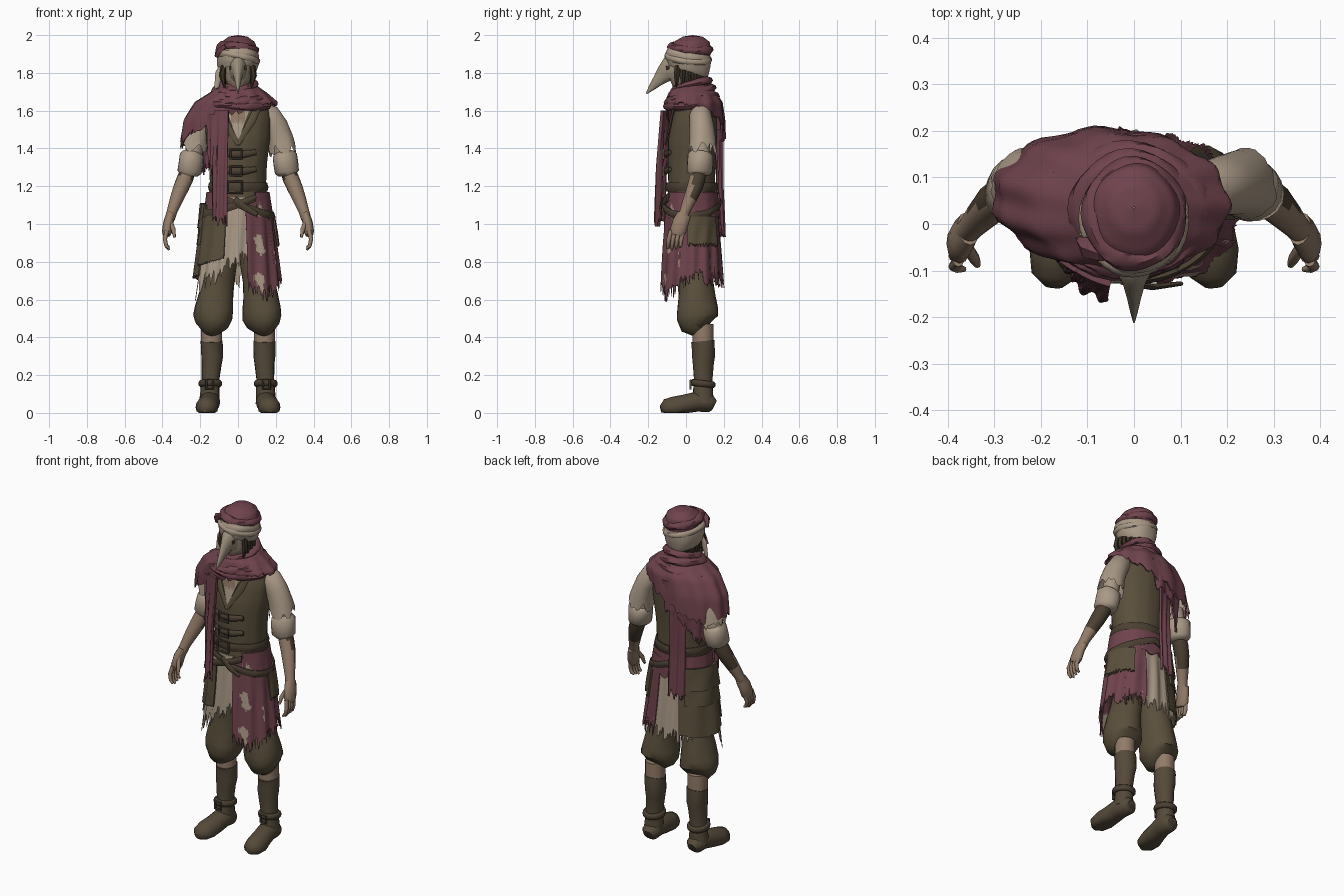
import bpy, bmesh, math, random
from mathutils import Vector

random.seed(4)
old = bpy.data.objects.get("Cube")
if old:
    bpy.data.objects.remove(old)


def material(name, *rgb):
    m = bpy.data.materials.new(name)
    m.use_nodes = True
    m.diffuse_color = (*rgb, 1)
    m.node_tree.nodes["Principled BSDF"].inputs["Base Color"].default_value = (*rgb, 1)
    return m


MAROON = material("maroon cloth", .16, .056, .074)
OLIVE = material("olive cloth", .1, .077, .044)
BEIGE = material("beige linen", .40, .32, .24)
SKIN = material("skin", .29, .2, .138)
HAIR = material("dark hair", .045, .034, .02)
LEATHER = material("belt leather", .07, .051, .032)
BOOT = material("boot leather", .09, .068, .042)
METAL = material("dull metal", .085, .072, .052)
BONE = material("mask bone", .32, .265, .19)


def finish(name, bm, mats, rule=None, thick=0, angle=50):
    """Turn a bmesh into a shaded object; rule picks a material from a face centre."""
    bmesh.ops.remove_doubles(bm, verts=bm.verts, dist=.0004)
    bmesh.ops.recalc_face_normals(bm, faces=bm.faces)
    if thick:
        bmesh.ops.solidify(bm, geom=bm.faces[:], thickness=thick)
    if rule:
        for f in bm.faces:
            f.material_index = int(rule(f.calc_center_median()))
    me = bpy.data.meshes.new(name)
    bm.to_mesh(me)
    bm.free()
    ob = bpy.data.objects.new(name, me)
    bpy.context.collection.objects.link(ob)
    for m in (mats if isinstance(mats, (list, tuple)) else [mats]):
        me.materials.append(m)
    bpy.ops.object.select_all(action='DESELECT')
    ob.select_set(True)
    bpy.context.view_layer.objects.active = ob
    bpy.ops.object.shade_smooth_by_angle(angle=math.radians(angle))


def skin_grid(bm, rows, closed=False):
    for r, q in zip(rows, rows[1:]):
        n = len(r)
        for i in range(n if closed else n - 1):
            j = (i + 1) % n
            bm.faces.new((r[i], r[j], q[j], q[i]))


def shell(name, prof, mats, a0=0, a1=360, length=lambda a: 1, rag=0, fold=0, waves=14,
          tilt=(0, 0), cols=48, rows=10, thick=0, rule=None):
    """Wrap around the body: prof rows are (z, cx, cy, rx, ry); angle 270 faces front."""
    bm = bmesh.new()
    ends = [length(a0 + (a1 - a0) * i / cols) for i in range(cols + 1)]
    frays = [rag * random.random() for _ in ends]
    if a1 - a0 == 360:
        ends[-1], frays[-1] = ends[0], frays[0]
    grid = []
    for r in range(rows + 1):
        line, s = [], r / rows
        for i in range(cols + 1):
            a = math.radians(a0 + (a1 - a0) * i / cols)
            t = s * ends[i] * (1 - frays[i] * s ** 3) * (len(prof) - 1)
            k = min(int(t), len(prof) - 2)
            z, cx, cy, rx, ry = (p + (q - p) * (t - k) for p, q in zip(prof[k], prof[k + 1]))
            f = 1 + fold * math.sin(waves * a + 2 * s) * min(1, 2 * s)
            x, y = cx + rx * f * math.cos(a), cy + ry * f * math.sin(a)
            line.append(bm.verts.new((x, y, z + tilt[0] * x + tilt[1] * y)))
        grid.append(line)
    skin_grid(bm, grid)
    finish(name, bm, mats, rule, thick)


def tube(name, pts, radii, mats, n=12, flat=1, ref=(0, 1, 0), closed=False, rag=0, floor=False,
         rule=None, caps=True, bump=0):
    """Sweep an oval section along points; flat scales it along ref."""
    bm, rows, pts = bmesh.new(), [], [Vector(p) for p in pts]
    m = len(pts)
    for i, p in enumerate(pts):
        if closed:
            d = pts[(i + 1) % m] - pts[i - 1]
        else:
            d = pts[min(i + 1, m - 1)] - pts[max(i - 1, 0)]
        d.normalize()
        u = d.cross(Vector(ref)).normalized()
        v = u.cross(d)
        rad = radii[i] if isinstance(radii, (list, tuple)) else radii
        row = []
        for j in range(n):
            a = 2 * math.pi * j / n
            r = rad * (1 + bump * math.sin(3 * a + i * .9))
            c = p + u * r * math.cos(a) + v * r * flat * math.sin(a)
            if i == m - 1:
                c -= d * rag * random.random()
            if floor:
                c.z = max(c.z, 0)
            row.append(bm.verts.new(c))
        rows.append(row)
    if closed:
        rows.append(rows[0])
    skin_grid(bm, rows, True)
    if caps and not closed:
        bm.faces.new(rows[0])
        bm.faces.new(rows[-1])
    finish(name, bm, mats, rule)


def hoop(name, c, rx, ry, r, mat, tilt=(0, 0), flat=1, bump=0):
    ring = [2 * math.pi * k / 32 for k in range(32)]
    pts = [(c[0] + rx * math.cos(a), c[1] + ry * math.sin(a),
            c[2] + tilt[0] * math.cos(a) + tilt[1] * math.sin(a)) for a in ring]
    tube(name, pts, r, mat, 10, flat, (0, 0, 1), closed=True, bump=bump)


def buckle(name, x, y, z, w, h):
    tube(name, [(x - w, y, z - h), (x + w, y, z - h), (x + w, y, z + h), (x - w, y, z + h)],
         .007, METAL, 6, closed=True)


# legs, boots, sleeves and hands, mirrored
for s, side in ((1, "left"), (-1, "right")):
    def P(x, y, z):
        return (s * x, y, z)
    tube(side + "_trouser", [P(.08, .05, .98), P(.085, .05, .8), P(.105, .055, .7), P(.118, .055, .62),
         P(.126, .058, .55), P(.13, .06, .505), P(.136, .066, .47), P(.14, .085, .445)],
         [.07, .078, .083, .092, .102, .104, .09, .057], OLIVE, 20, 1.06, bump=.04)
    tube(side + "_calf", [P(.14, .09, .47), P(.14, .09, .36)], .056, SKIN, 14, rag=.01)
    tube(side + "_boot_shaft", [P(.14, .09, .38), P(.14, .092, .36), P(.138, .092, .3), P(.14, .09, .26),
         P(.145, .09, .18), P(.147, .09, .12), P(.15, .09, .05)],
         [.059, .058, .058, .053, .047, .05, .055], BOOT, 16, 1.05, bump=.03)
    tube(side + "_boot_foot", [P(.145, .15, .04), P(.146, .13, .05), P(.15, .06, .06), P(.157, 0, .045),
         P(.165, -.06, .03), P(.17, -.11, .025), P(.172, -.134, .02)],
         [.03, .05, .056, .056, .06, .05, .02], BOOT, 16, .95, (0, 0, 1), floor=True)
    hoop(side + "_ankle_strap", P(.147, .09, .155), .05, .054, .013, LEATHER, (0, -.006), 1.4)
    buckle(side + "_ankle_buckle", s * .15, .024, .15, .018, .022)

    tube(side + "_sleeve", [P(.12, .072, 1.61), P(.165, .077, 1.58), P(.2, .083, 1.52),
         P(.226, .086, 1.45), P(.24, .085, 1.365)], [.035, .056, .061, .066, .072], BEIGE, 30, 1.05,
         rag=.06, bump=.04, caps=False)
    tube(side + "_upper_arm", [P(.21, .08, 1.5), P(.25, .08, 1.3)], .046, BEIGE)
    tube(side + "_rolled_cuff", [P(.243, .08, 1.38), P(.246, .078, 1.365), P(.25, .075, 1.325),
         P(.258, .07, 1.275), P(.26, .07, 1.255)], [.05, .064, .066, .064, .045], BEIGE, 18, 1.05, bump=.04)
    tube(side + "_forearm", [P(.258, .07, 1.3), P(.28, .06, 1.24), P(.302, .045, 1.19),
         P(.326, .02, 1.13), P(.348, -.005, 1.07), P(.36, -.018, 1.03)],
         [.04, .043, .041, .035, .028, .027], [SKIN, LEATHER], 14,
         rule=lambda c: c.z > 1.13 and c.y > .04)
    tube(side + "_palm", [P(.356, -.01, 1.05), P(.368, -.028, 1.01), P(.376, -.043, .96),
         P(.378, -.048, .94)], [.024, .027, .027, .02], SKIN, 12, 1.6)
    for k in range(4):
        y = -.085 + .022 * k
        tube(f"{side}_finger_{k + 1}", [P(.377, y + .005, .965), P(.387, y - .006, .92),
             P(.38, y - .01, .885), P(.364, y - .012, .862 + .008 * abs(k - 1))],
             [.012, .0115, .010, .006], SKIN, 8)
    tube(side + "_thumb", [P(.358, -.05, 1.01), P(.342, -.075, .97), P(.336, -.088, .93)],
         [.013, .012, .007], SKIN, 8)

# vest, open collar and straps
shell("vest", [(1.66, 0, .05, .1, .075), (1.63, 0, .05, .16, .1), (1.55, 0, .045, .175, .12),
               (1.45, 0, .035, .168, .13), (1.32, 0, .03, .152, .127), (1.2, 0, .03, .147, .124),
               (1.05, 0, .03, .165, .132)], OLIVE, rows=18, fold=.008)
shell("shirt_opening", [(1.66, 0, .045, .19, .118), (1.55, 0, .045, .186, .129),
                        (1.43, 0, .035, .172, .14)], [BEIGE, SKIN], 243, 297,
      lambda a: max(.02, 1 - abs(a - 270) / 27), thick=.004, cols=24,
      rule=lambda c: c.z > 1.54 and abs(c.x) < .035)
for s, side in ((1, "left"), (-1, "right")):
    tube(side + "_lapel", [(s * .11, -.062, 1.63), (s * .074, -.078, 1.55), (0, -.108, 1.42)],
         [.018, .022, .01], OLIVE, 8, .35)
for k, z in enumerate((1.37, 1.28)):
    tube(f"vest_strap_{k + 1}", [(-.085, -.088, z + .008), (-.03, -.106, z), (.03, -.106, z),
         (.095, -.085, z + .01)], [.014, .02, .02, .014], LEATHER, 8, .6)
    buckle(f"vest_buckle_{k + 1}", -.01, -.121, z, .03, .024)


def belt(name, z, h, rx, ry, a0=0, a1=360, tilt=(0, 0)):
    shell(name, [(z + h, 0, .03, rx, ry), (z, 0, .03, rx + .006, ry + .006), (z - h, 0, .03, rx, ry)],
          LEATHER, a0, a1, tilt=tilt, rows=4, thick=.012, fold=.01, waves=9)


def drape(grow=0, top=1.14, bottom=.58):
    def at(z):
        t = (1.14 - z) / .56
        return (z, 0, .03 + .006 * t, .166 + .074 * t + grow, .135 + .037 * t + grow)
    return [at(top), at((top + bottom) / 2), at(bottom)]


# skirt of overlapping ragged cloths
shell("back_beige_panel", drape(-.004), BEIGE, 62, 132, lambda a: .86, .2, .035, 16, thick=.004)
shell("front_beige_panel", drape(-.004), BEIGE, 200, 286, lambda a: .98 - .0042 * (a - 200), .25, .035, 16, thick=.004)
shell("front_maroon_panel", drape(.004), [MAROON, BEIGE], 283, 336, lambda a: 1 - abs(a - 308) * .004,
      .14, .03, thick=.004, rows=28,
      rule=lambda c: math.sin(c.x * 60 + 1) + math.sin(c.z * 34 + c.x * 25) + .4 * math.sin(c.z * 90) > 1.0)
shell("side_maroon_panel", drape(.004), MAROON, 330, 402, lambda a: .84 + .04 * math.sin(a / 6), .2, .025, thick=.004)
shell("back_maroon_panel", drape(.006), MAROON, 36, 72, lambda a: .84, .2, .03, thick=.004)
shell("hip_sash", drape(.005, 1.17, 1.0), MAROON, 303, 585, lambda a: .9, .25, .012, 11, thick=.006)
shell("front_brown_flap", drape(.014, 1.08, .74), OLIVE, 200, 250, lambda a: .78 + .0025 * (250 - a), .04, .02, thick=.006)
shell("back_brown_flap", drape(.014, 1.1, .7), OLIVE, 112, 204, lambda a: 1 - .001 * abs(a - 150), .03, .02, 8, thick=.008)
for k in range(2):
    shell(f"hip_layer_{k + 1}", drape(.032 - .008 * k, 1.11 - .09 * k, .98 - .09 * k), OLIVE, 122, 198,
          fold=.015, waves=7, thick=.014)
shell("left_hip_flap", drape(.018, 1.04, .87), OLIVE, 352, 412, lambda a: .95, .15, .015, thick=.01)

# belts
belt("waist_belt", 1.195, .024, .154, .134)
belt("left_hip_belt", 1.11, .02, .19, .152, 235, 450, (-.36, .05))
belt("right_hip_belt", 1.11, .02, .19, .152, 90, 300, (.36, .05))
buckle("waist_buckle", -.015, -.122, 1.195, .036, .03)
tube("belt_end", [(-.02, -.125, 1.13), (.04, -.135, 1.085), (.1, -.128, 1.05)], [.018, .018, .012], LEATHER, 8, .4)

# scarf: shoulder wrap, neck rolls, hanging tails
shell("scarf_wrap", [(1.74, 0, .03, .09, .085), (1.695, 0, .035, .15, .125), (1.645, -.012, .042, .217, .15),
                     (1.55, -.05, .053, .238, .152), (1.44, -.06, .058, .245, .15), (1.34, -.06, .06, .245, .15)],
      MAROON, 0, 360, lambda a: .67 - .23 * math.cos(math.radians(a + 25)), .12, .03, 11,
      cols=90, rows=18, thick=.008)
for k, (z, rx, ry, r, tx, ty) in enumerate(((1.735, .082, .085, .026, .005, .025), (1.695, .105, .1, .03, -.01, .025),
                                           (1.66, .14, .115, .032, .015, .015), (1.635, .165, .125, .026, -.01, .01))):
    hoop(f"scarf_roll_{k + 1}", (-.005 * k, .03, z), rx, ry, r, MAROON, (tx, ty), .8, .12)
shell("scarf_back_drape", [(1.62, -.01, .04, .2, .155), (1.45, -.03, .04, .215, .16), (1.22, -.03, .04, .2, .15)],
      MAROON, 80, 155, lambda a: .75 + .2 * math.sin(math.radians(a * 3)), .15, .03, 16, thick=.008)
shell("scarf_back_tail", [(1.5, 0, .04, .2, .16), (1.2, 0, .04, .2, .155), (.93, 0, .04, .22, .172)],
      MAROON, 98, 126, rag=.1, fold=.04, waves=30, cols=20, thick=.014)
shell("scarf_front_tail", [(1.6, 0, .03, .2, .17), (1.3, 0, .03, .21, .19), (.98, 0, .03, .215, .205)],
      MAROON, 231, 255, rag=.12, fold=.04, waves=30, cols=20, thick=.016)
shell("scarf_short_tail", [(1.58, 0, .03, .215, .165), (1.25, 0, .03, .21, .18)],
      MAROON, 220, 240, rag=.25, fold=.04, waves=30, cols=16, thick=.01)

# head, mask and hair
tube("neck", [(0, .03, 1.6), (0, .02, 1.76)], .052, SKIN)
shell("head", [(1.94, 0, .015, .04, .04), (1.9, 0, .015, .085, .1), (1.83, 0, .01, .08, .1),
               (1.76, 0, .005, .068, .088), (1.7, 0, -.01, .035, .05), (1.695, 0, -.01, .001, .001)],
      [HAIR, SKIN, BONE], rows=15, rule=lambda c: (c.y < -.03 and c.z > 1.73) + (c.y < -.045 and c.z > 1.77))
tube("beak_mask", [(0, -.06, 1.815), (0, -.088, 1.81), (0, -.112, 1.797), (0, -.15, 1.757),
                   (0, -.185, 1.718), (0, -.21, 1.69)], [.05, .044, .028, .017, .009, .002],
     BONE, 12, 1.75, (0, 0, 1))
for s, side in ((1, "left"), (-1, "right")):
    tube(side + "_eye_hole", [(s * .032, -.085, 1.828), (s * .036, -.104, 1.826)], .011, HAIR, 10)
    for k in range(4):
        tube(f"{side}_hair_lock_{k + 1}", [(s * .075, -.045 + .03 * k, 1.84),
             (s * (.083 - .004 * k), -.05 + .03 * k, 1.785), (s * .07, -.05 + .035 * k, 1.72)],
             [.016, .017, .004], HAIR, 6)
tube("head_cloth_end", [(-.085, -.02, 1.84), (-.1, -.025, 1.8), (-.115, -.03, 1.71)], [.012, .02, .012], BEIGE, 8, .5, rag=.02)

# turban
shell("turban_crown", [(2, 0, .035, .002, .002), (1.992, 0, .035, .05, .052), (1.965, 0, .03, .086, .094),
                       (1.925, 0, .02, .103, .113), (1.88, 0, .015, .1, .112)], MAROON, rows=16, fold=.015, waves=5)
shell("turban_band", [(1.915, 0, .015, .1, .112), (1.89, 0, .013, .112, .121), (1.85, 0, .012, .11, .118),
                      (1.815, 0, .014, .1, .108), (1.79, 0, .016, .085, .098)], BEIGE, 0, 360,
      lambda a: .84 + .16 * math.sin(math.radians(a)), tilt=(.04, -.17), rows=12, fold=.015, waves=6, thick=.006)
hoop("turban_band_twist", (0, .012, 1.88), .1, .108, .018, BEIGE, (-.02, -.012), 1.1, .1)
hoop("turban_roll", (0, .022, 1.93), .088, .098, .024, MAROON, (-.012, -.008), 1, .12)
tube("turban_knot", [(-.065, -.065, 1.945), (-.095, -.05, 1.925), (-.115, -.035, 1.885)], [.018, .026, .01], MAROON, 6)
